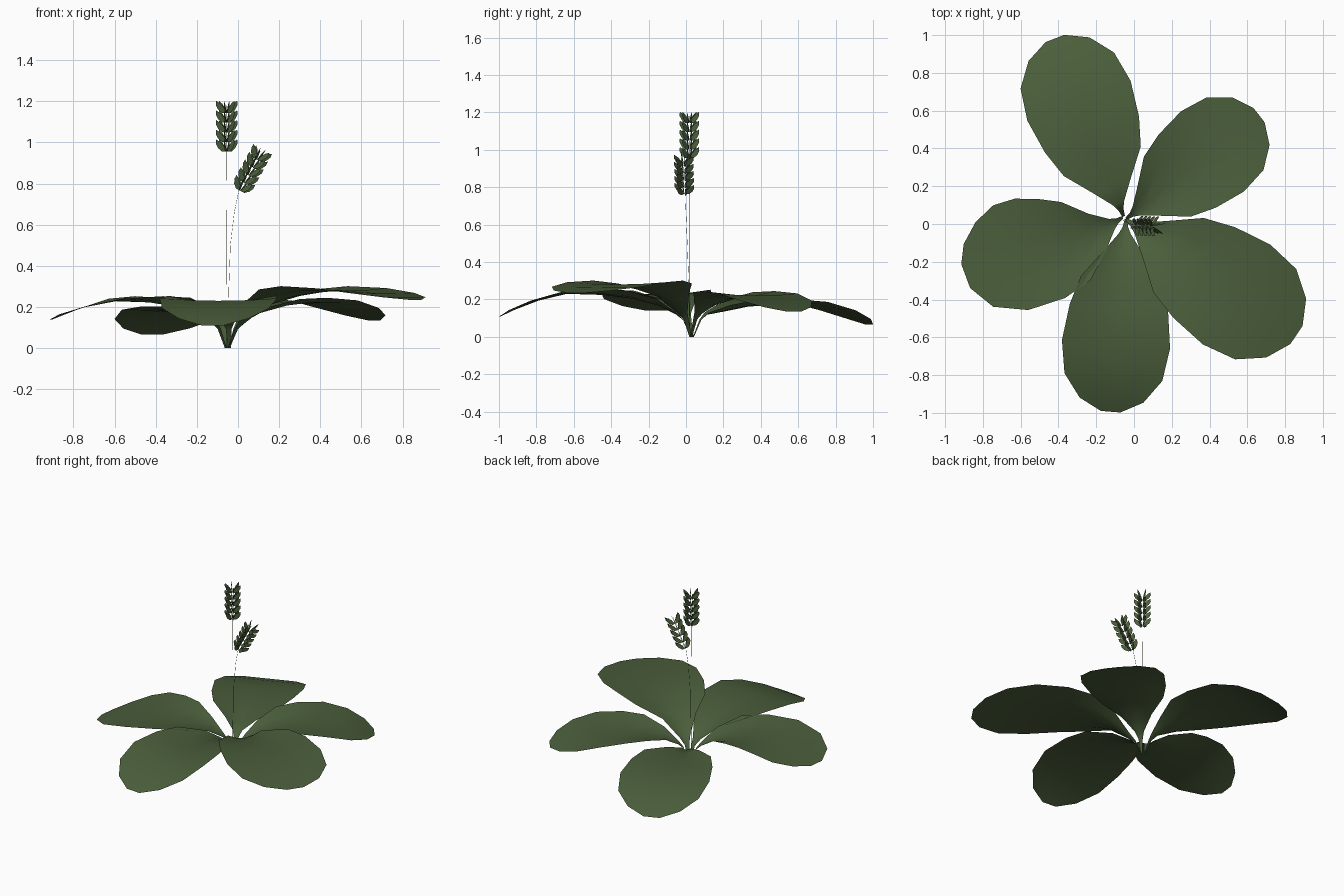
import bpy, bmesh, math
from mathutils import Vector

if "Cube" in bpy.data.objects:
    bpy.data.objects.remove(bpy.data.objects["Cube"])

green = bpy.data.materials.new("leaf_green")
green.diffuse_color = (0.07, 0.112, 0.044, 1)
green.use_nodes = True
green.node_tree.nodes["Principled BSDF"].inputs["Base Color"].default_value = green.diffuse_color


def finish(bm, name, smooth):
    me = bpy.data.meshes.new(name)
    bm.to_mesh(me)
    bm.free()
    ob = bpy.data.objects.new(name, me)
    bpy.context.collection.objects.link(ob)
    me.materials.append(green)
    for p in me.polygons:
        p.use_smooth = smooth
    return ob


# Rows of a broad leaf: (fraction of length, fraction of half width, cup height of the edge)
ROWS = [(0, .025, 0), (.04, .05, .003), (.075, .11, .012), (.17, .36, .035), (.31, .745, .042),
        (.46, .91, .03), (.65, 1, .012), (.82, .905, .003), (.94, .59, 0), (1, .18, 0)]


def broad_leaf(name, origin, angle, length, half_w, z_mid, z_tip, bow=0.0):
    a = math.radians(angle)
    u, n = Vector((math.cos(a), math.sin(a), 0)), Vector((-math.sin(a), math.cos(a), 0))
    z_mids = [0, .09, .118, .6 * z_mid + .03, .78 * z_mid + .025, .94 * z_mid + .008, z_mid,
              z_mid + .33 * (z_tip - z_mid), z_mid + .72 * (z_tip - z_mid), z_tip]
    bm = bmesh.new()
    grid = []
    for (t, w, cup), z in zip(ROWS, z_mids):
        centre = Vector((*origin, z)) + u * (t * length) + n * (4 * bow * length * t * (1 - t))
        turn = math.atan(4 * bow * (1 - 2 * t))
        side = n * math.cos(turn) - u * math.sin(turn)
        grid.append([bm.verts.new(centre + side * (k * w * half_w) + Vector((0, 0, cup * k * k)))
                     for k in (-1, -.5, 0, .5, 1)])
    for r0, r1 in zip(grid, grid[1:]):
        for j in range(4):
            bm.faces.new((r0[j], r1[j], r1[j + 1], r0[j + 1]))
    return finish(bm, name, True)


broad_leaf("leaf_back_left", (-.055, .04), 111.1, 1.01, .293, .175, .065)
broad_leaf("leaf_back_right", (-.042, .027), 38, .893, .27, .22, .135)
broad_leaf("leaf_front_right", (-.045, .025), -34.1, 1.093, .319, .28, .235)
broad_leaf("leaf_front", (-.042, .025), 265.4, 1.022, .287, .23, .11)
broad_leaf("leaf_left", (-.06, .035), 192.9, .87, .297, .228, .14, .09)


# Thin flower stalks
def stalk(name, pts):
    cu = bpy.data.curves.new(name, 'CURVE')
    cu.dimensions = '3D'
    cu.bevel_depth = .0009
    cu.bevel_resolution = 0
    sp = cu.splines.new('POLY')
    sp.points.add(len(pts) - 1)
    for p, co in zip(sp.points, pts):
        p.co = (*co, 1)
    ob = bpy.data.objects.new(name, cu)
    bpy.context.collection.objects.link(ob)
    cu.materials.append(green)


# Flower spike: tiers of six upright leaflets lying in three crossed planes
LEAFLET = [(.002, .0), (.024, .001), (.043, .017), (.054, .038), (.053, .06), (.03, .045), (.012, .024)]


def spike(name, base, direction, tiers=5, step=.047):
    bm = bmesh.new()
    rot = Vector((0, 0, 1)).rotation_difference(Vector(direction))
    for i in range(tiers):
        for k in range(6):
            a = math.radians(15 + 60 * k)
            bm.faces.new([bm.verts.new(Vector(base) + rot @ Vector(
                (r * math.cos(a), r * math.sin(a), z + i * step))) for r, z in LEAFLET])
    finish(bm, name, False)


stalk("tall_stalk", [(-.055, .02, 0), (-.057, .02, .5), (-.055, .02, .95), (-.055, .018, 1.18)])
spike("tall_spike", (-.055, .018, .955), (0, 0, 1))
stalk("short_stalk", [(-.05, .02, 0), (-.045, .015, .28), (-.037, .007, .5),
                      (-.018, .0, .66), (.005, -.004, .77), (.11, -.01, .96)])
spike("short_spike", (.01, -.008, .765), (.48, -.02, .88), 5, .043)
